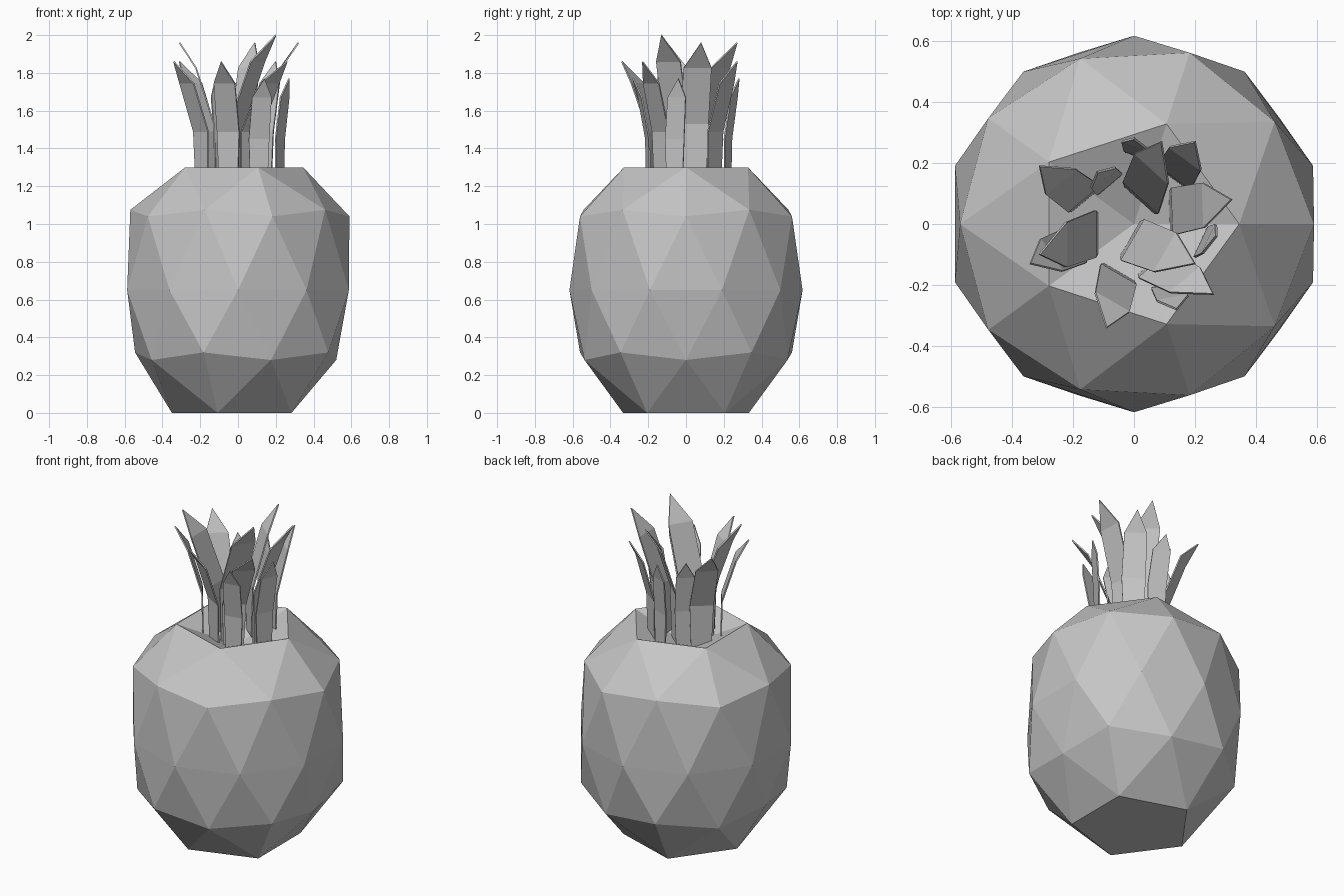
import bpy
import bmesh
import math
from mathutils import Vector

cube = bpy.data.objects.get("Cube")
if cube:
    bpy.data.objects.remove(cube, do_unlink=True)

grey = bpy.data.materials.new("plain grey")
grey.use_nodes = True
grey.diffuse_color = (0.56, 0.56, 0.56, 1)
grey.node_tree.nodes["Principled BSDF"].inputs["Base Color"].default_value = grey.diffuse_color


def add_object(name, bm):
    bmesh.ops.recalc_face_normals(bm, faces=bm.faces[:])
    mesh = bpy.data.meshes.new(name)
    bm.to_mesh(mesh)
    bm.free()
    mesh.materials.append(grey)
    obj = bpy.data.objects.new(name, mesh)
    bpy.context.collection.objects.link(obj)
    return obj


# Fruit body: a faceted sphere, each ring reshaped to (radius, height),
# with a flat base and a sunken crown
RINGS = [(-1.0, 0, 0), (-0.85, 0.35, 0), (-0.53, 0.565, 0.28), (-0.45, 0.59, 0.32),
         (0.0, 0.617, 0.65), (0.45, 0.59, 1.04), (0.53, 0.57, 1.075),
         (0.85, 0.345, 1.3), (1.0, 0, 1.17)]
bm = bmesh.new()
bmesh.ops.create_icosphere(bm, subdivisions=2, radius=1)
for v in bm.verts:
    level, radius, height = min(RINGS, key=lambda ring: abs(ring[0] - v.co.z))
    # the lower ring is slightly pressed in at its two sides
    if -0.6 < level < -0.4 and abs(v.co.y) < 0.01:
        radius -= 0.045
    flat = Vector((v.co.x, v.co.y, 0))
    if flat.length > 0.01:
        flat.normalize()
    v.co = flat * radius + Vector((0, 0, height))
add_object("fruit_body", bm)


def add_leaf(name, base, tip, facing, top, width):
    """A thin bent strip that leans outward and ends in a skewed point."""
    base, tip = Vector(base), Vector(tip)
    angle = math.radians(facing)
    side = Vector((-math.sin(angle), math.cos(angle))) * width / 2
    bottom = 1.22
    bm = bmesh.new()
    rows = []
    for rise, out, wide in ((0, 0, 0.85), (0.42, 0.04, 1), (0.82, 0.54, 0.95)):
        mid = base.lerp(tip, out)
        z = bottom + (top - bottom) * rise
        rows.append([bm.verts.new((*(mid + side * wide * s), z)) for s in (-1, 1)])
    for low, high in zip(rows, rows[1:]):
        bm.faces.new((low[0], low[1], high[1], high[0]))
    bm.faces.new((*rows[-1], bm.verts.new((*tip, top))))
    obj = add_object(name, bm)
    solid = obj.modifiers.new("thickness", "SOLIDIFY")
    solid.thickness = 0.008
    solid.offset = 0


# Crown leaves: (base, tip, facing angle) grouped by size
inner = [((-0.01, -0.05), (0.2, -0.13), -30), ((0.12, 0.04), (0.32, 0.08), 2),
         ((0.02, 0.08), (0.09, 0.27), 48), ((-0.12, -0.03), (-0.31, -0.1), 180)]
middle = [((-0.16, 0.08), (-0.31, 0.19), 130), ((-0.19, -0.07), (-0.34, -0.13), 215),
          ((-0.05, -0.16), (-0.09, -0.34), 240), ((0.06, -0.13), (0.26, -0.23), -50),
          ((0.13, 0.15), (0.2, 0.27), 54)]
outer = [((0.11, -0.2), (0.14, -0.28), -80), ((0.22, -0.06), (0.27, -0.04), -25),
         ((0.02, 0.22), (0.0, 0.28), 70), ((-0.08, 0.13), (-0.12, 0.17), 130)]
for group, leaves, top, width in (("inner_leaf", inner, 1.96, 0.155),
                                  ("middle_leaf", middle, 1.86, 0.135),
                                  ("outer_leaf", outer, 1.77, 0.11)):
    for i, (base, tip, facing) in enumerate(leaves):
        tallest = group == "inner_leaf" and i == 0
        add_leaf(f"{group}_{i + 1}", base, tip, facing, 2.0 if tallest else top, width)
